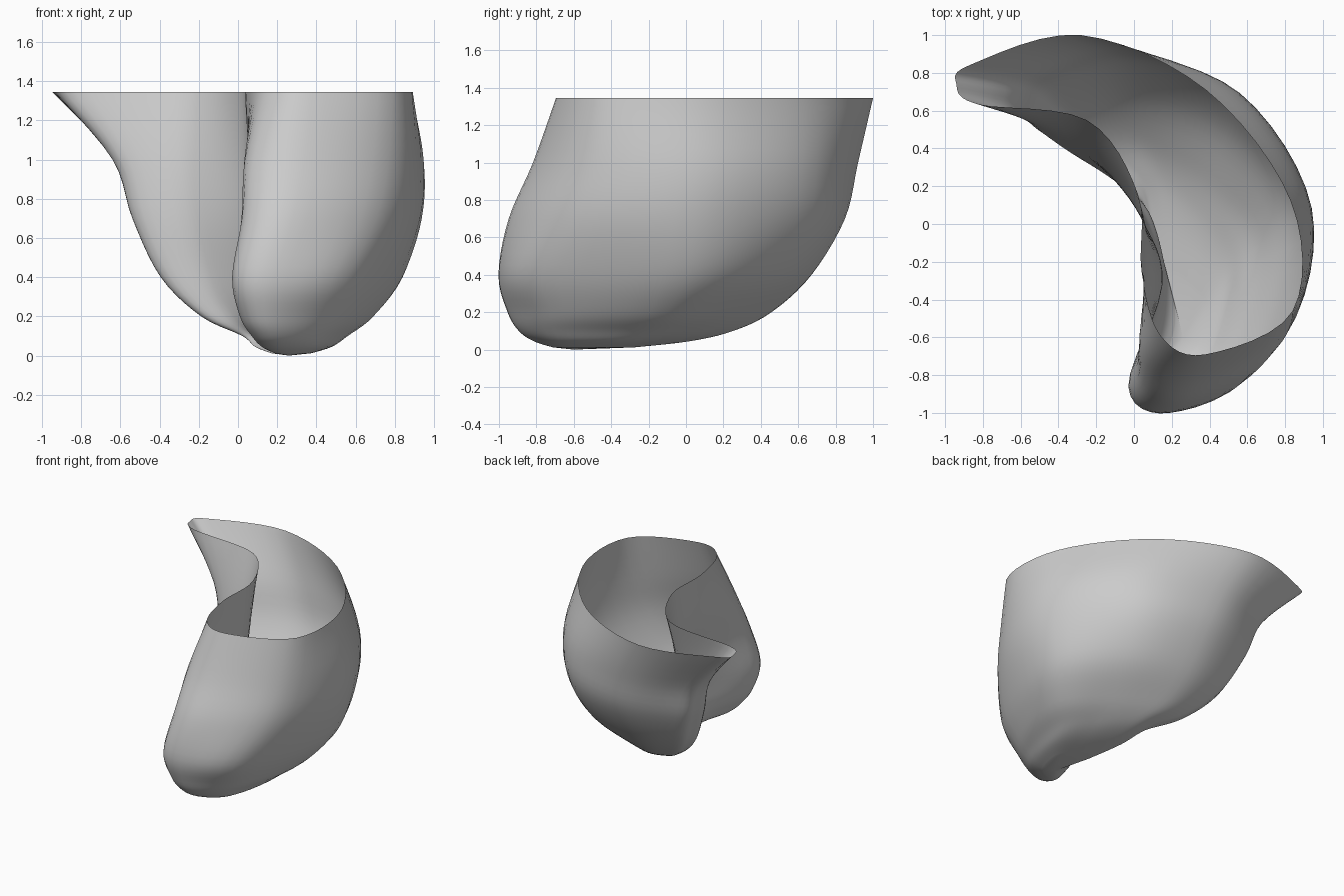
import bpy
import bmesh
from mathutils import Vector

default_cube = bpy.data.objects.get("Cube")
if default_cube:
    bpy.data.objects.remove(default_cube, do_unlink=True)

AROUND = 6   # samples between neighbouring outline points
UPWARD = 5   # samples between neighbouring levels

# Crescent outlines by height, in order: wing tip, back, back corner, side,
# front corner, front, front end, inner front, inner middle, inner wing
OUTLINES = {
    1.345: [(-.94, .74), (-.28, 1), (.38, .71), (.83, .12), (.84, -.46),
            (.38, -.69), (.14, -.59), (.04, -.25), (.02, .16), (-.25, .55)],
    1: [(-.63, .68), (-.1, .92), (.54, .7), (.93, .1), (.83, -.53),
        (.34, -.81), (.05, -.7), (.06, -.25), (.03, .1), (-.24, .43)],
    .7: [(-.52, .63), (0, .85), (.56, .66), (.93, .05), (.77, -.64),
         (.28, -.94), (.02, -.81), (.12, -.28), (.03, .05), (-.21, .34)],
    .4: [(-.38, .51), (.03, .67), (.5, .5), (.84, 0), (.62, -.77),
         (.19, -1), (-.03, -.86), (.15, -.32), (.05, .01), (-.13, .26)],
    .2: [(-.18, .36), (.07, .45), (.42, .26), (.69, -.1), (.53, -.72),
         (.18, -.95), (.01, -.83), (.13, -.4), (.09, -.07), (-.02, .16)],
    .1: [(.03, .2), (.16, .24), (.38, .07), (.56, -.2), (.45, -.7),
         (.2, -.89), (.07, -.8), (.15, -.45), (.14, -.15), (.09, .04)],
}
APEX = Vector((.26, -.6, 0))


def curve_point(a, b, c, d, t):
    """Smooth curve between b and c."""
    return b + t / 2 * (c - a + t * (2 * a - 5 * b + 4 * c - d + t * (3 * (b - c) + d - a)))


def smooth_path(points, steps, closed):
    count = len(points)
    path = []
    for i in range(count if closed else count - 1):
        near = [points[(i + k) % count] if closed else points[min(max(i + k, 0), count - 1)]
                for k in (-1, 0, 1, 2)]
        path += [curve_point(*near, s / steps) for s in range(steps)]
    return path if closed else path + [points[-1]]


def rounded_outline(height, outline):
    """Blunt the wing tip with a shoulder on each side, then smooth the loop."""
    points = [Vector((x, y, height)) for x, y in outline]
    tip, back, inner = points[0], points[1], points[-1]
    across = back - inner
    outer_shoulder = tip.lerp(back, .12) + across * .16
    inner_shoulder = tip.lerp(inner, .15) - across * .17
    return smooth_path([tip, outer_shoulder] + points[1:] + [inner_shoulder], AROUND, True)


# Levels from the rim down, shrinking onto the apex
levels = [rounded_outline(z, outline) for z, outline in OUTLINES.items()]
lowest = levels[-1]
for size, height in ((.73, .045), (.38, .012)):
    ring = [APEX.lerp(p, size) for p in lowest]
    for p in ring:
        p.z = height
    levels.append(ring)

# Skin the levels into an open pouch
columns = [smooth_path(list(column), UPWARD, False) for column in zip(*levels)]
bm = bmesh.new()
grid = [[bm.verts.new(p) for p in column] for column in columns]
apex = bm.verts.new(APEX)
for i, column in enumerate(grid):
    following = grid[(i + 1) % len(grid)]
    for j in range(len(column) - 1):
        bm.faces.new((column[j], column[j + 1], following[j + 1], following[j]))
    bm.faces.new((column[-1], apex, following[-1]))
bmesh.ops.recalc_face_normals(bm, faces=bm.faces)

mesh = bpy.data.meshes.new("crescent_pouch")
bm.to_mesh(mesh)
bm.free()
pouch = bpy.data.objects.new("crescent_pouch", mesh)
bpy.context.collection.objects.link(pouch)

# Plain grey material
grey = bpy.data.materials.new("plain_grey")
grey.use_nodes = True
colour = (.6, .6, .6, 1)
grey.diffuse_color = colour
grey.node_tree.nodes["Principled BSDF"].inputs["Base Color"].default_value = colour
mesh.materials.append(grey)

bpy.ops.object.select_all(action='DESELECT')
pouch.select_set(True)
bpy.context.view_layer.objects.active = pouch
bpy.ops.object.shade_smooth_by_angle(angle=.9)
